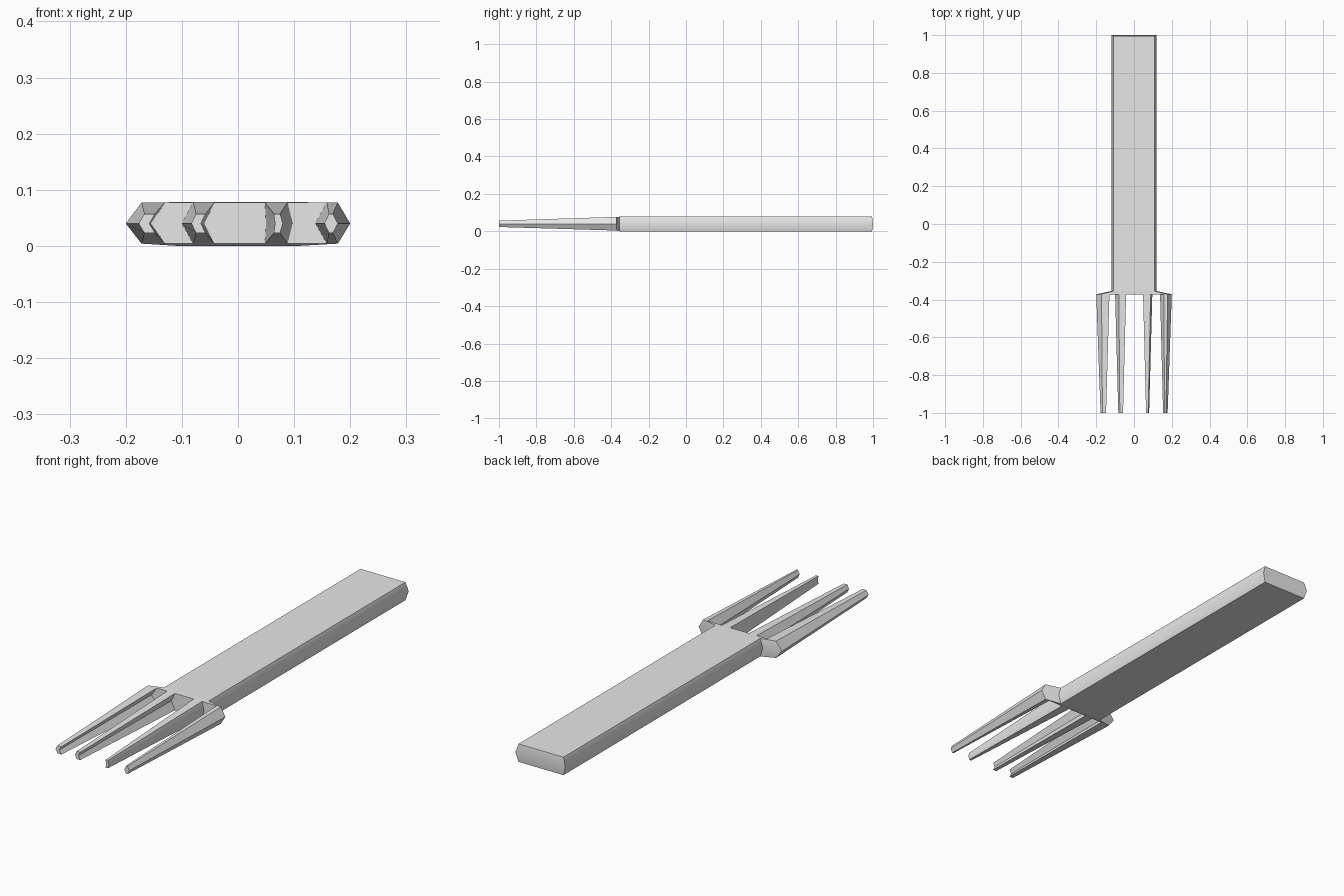
import bpy
import bmesh
import math

cube = bpy.data.objects.get("Cube")
if cube:
    bpy.data.objects.remove(cube, do_unlink=True)

grey = bpy.data.materials.new("plain_grey")
grey.use_nodes = True
grey.diffuse_color = (0.8, 0.8, 0.8, 1)
grey.node_tree.nodes["Principled BSDF"].inputs["Base Color"].default_value = (0.8, 0.8, 0.8, 1)

MID = 0.04        # height of the ridge along every side
NECK = -0.355     # where the handle meets the head
ROOT = -0.372     # where the tines start


def section(y, left, right, low, high, bulge=0.0):
    """Six-point ring; left and right are (flat edge x, ridge x)."""
    (lf, lr), (rf, rr) = left, right
    return [(lf, y, high), (lr, y + bulge, MID), (lf, y, low),
            (rf, y, low), (rr, y + bulge, MID), (rf, y, high)]


def loft(name, first, last, cap_first=True, cap_last=True):
    """Join two six-sided rings, with caps split along the ridge line."""
    bm = bmesh.new()
    rings = [[bm.verts.new(p) for p in ring] for ring in (first, last)]
    a, b = rings
    for i in range(6):
        j = (i + 1) % 6
        bm.faces.new((a[i], a[j], b[j], b[i]))
    for ring, wanted in ((a, cap_first), (b, cap_last)):
        if wanted:
            bm.faces.new((ring[0], ring[1], ring[4], ring[5]))
            bm.faces.new((ring[1], ring[2], ring[3], ring[4]))
    # rings run clockwise seen from behind, so orient everything outward
    bmesh.ops.recalc_face_normals(bm, faces=bm.faces)
    mesh = bpy.data.meshes.new(name)
    bm.to_mesh(mesh)
    bm.free()
    mesh.materials.append(grey)
    obj = bpy.data.objects.new(name, mesh)
    bpy.context.collection.objects.link(obj)
    bpy.ops.object.select_all(action='DESELECT')
    obj.select_set(True)
    bpy.context.view_layer.objects.active = obj
    bpy.ops.object.shade_smooth_by_angle(angle=math.radians(40))


# Handle: long bar with ridged sides and a slightly bulged end
side_l, side_r = (-0.108, -0.12), (0.108, 0.12)
loft("handle",
     section(0.995, side_l, side_r, 0, 0.078, bulge=0.005),
     section(NECK, side_l, side_r, 0, 0.078), cap_last=False)

# Head: short flare from the handle to the tine roots
loft("head",
     section(NECK, side_l, side_r, 0, 0.078),
     section(ROOT, (-0.172, -0.2), (0.178, 0.2), 0.004, 0.077),
     cap_first=False)

# Tines: (root left, root right, tip left, tip right)
tines = {
    "outer_right_tine": ((-0.172, -0.2), (-0.13, -0.155),
                         (-0.167, -0.177), (-0.148, -0.158)),
    "inner_right_tine": ((-0.08, -0.1), (-0.042, -0.06),
                         (-0.075, -0.083), (-0.058, -0.066)),
    "inner_left_tine": ((0.048, 0.05), (0.088, 0.097),
                        (0.064, 0.066), (0.075, 0.08)),
    "outer_left_tine": ((0.158, 0.138), (0.178, 0.2),
                        (0.162, 0.154), (0.169, 0.178)),
}
for name, (root_l, root_r, tip_l, tip_r) in tines.items():
    loft(name,
         section(ROOT, root_l, root_r, 0.004, 0.077),
         section(-1, tip_l, tip_r, 0.023, 0.057), cap_first=False)
